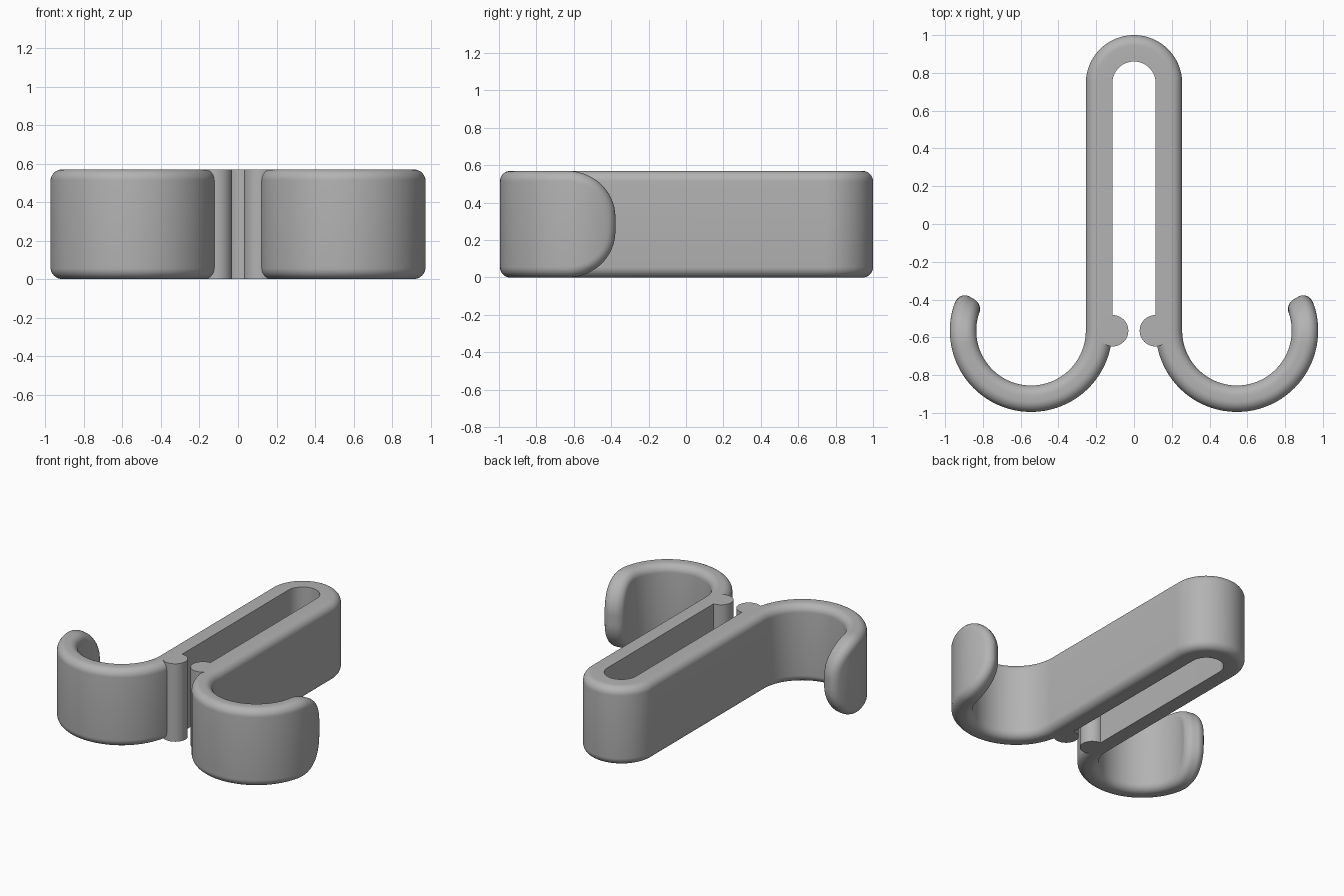
import bpy
import bmesh
from math import sin, cos, pi, radians, sqrt

if "Cube" in bpy.data.objects:
    bpy.data.objects.remove(bpy.data.objects["Cube"])

HALF_H = 0.285      # half height of the band
HALF_T = 0.07       # half thickness of the band
FILLET = 0.056      # edge rounding
TIP_R = 0.25        # corner radius of the hook tip seen from the side
CLIP_R = 0.185      # centreline radius of the closed end
HOOK_R = 0.36       # centreline radius of the hook
CLIP_Y, HOOK_X, HOOK_Y = 0.745, 0.545, -0.565
STEPS = 8           # segments per edge rounding

grey = bpy.data.materials.new("mid grey")
grey.use_nodes = True
colour = (0.45, 0.45, 0.45, 1)
grey.diffuse_color = colour
grey.node_tree.nodes["Principled BSDF"].inputs["Base Color"].default_value = colour


def finish(obj):
    """Colour, smooth and mirror a part."""
    obj.data.materials.append(grey)
    bpy.ops.object.select_all(action='DESELECT')
    obj.select_set(True)
    bpy.context.view_layer.objects.active = obj
    bpy.ops.object.shade_smooth_by_angle(angle=radians(35))
    mirror = obj.modifiers.new("mirror", 'MIRROR')
    mirror.use_axis[0] = True
    mirror.merge_threshold = 0.0005


def quarter(e, r):
    """Upper quarter of the section at distance e from the tip: (offset, height)."""
    pts = []
    for k in range(STEPS + 1):
        d = min(r, e) * (1 - cos(pi / 2 * k / STEPS))
        t = HALF_T - r + sqrt(max(0, r * r - (r - d) ** 2))
        h = HALF_H - d
        if e < TIP_R:
            h = HALF_H - TIP_R + sqrt(max(0, (TIP_R - d) ** 2 - (TIP_R - e) ** 2))
        pts.append((t, h))
    return pts


def section(e, slot_r):
    """Closed section; the slot side may be sharp while the other is rounded."""
    slot, outer = quarter(e, slot_r), quarter(e, FILLET)
    return (slot + [(t, -h) for t, h in reversed(slot)]
            + [(-t, -h) for t, h in outer] + [(-t, h) for t, h in reversed(outer)])


# Centreline stations: x, y, direction to the slot side, distance to tip, slot rounding
SHARP = 1e-6
stations = []
for i in range(25):
    a = pi / 2 * (1 - i / 24)
    stations.append((CLIP_R * cos(a), CLIP_Y + CLIP_R * sin(a), -cos(a), -sin(a), 9, SHARP))
stations.append((CLIP_R, HOOK_Y, -1, 0, 9, SHARP))

tip_angle = radians(360 + 29)
length = HOOK_R * (tip_angle - pi)
dists = [TIP_R + (length - TIP_R) * (1 - i / 40) for i in range(40)]
dists += [TIP_R * (1 - i / 24) ** 2 for i in range(25)]
for e in dists:
    a = tip_angle - e / HOOK_R
    stations.append((HOOK_X + HOOK_R * cos(a), HOOK_Y + HOOK_R * sin(a),
                     cos(a), sin(a), e, FILLET))

# Band: closed end, straight arm and hook in one sweep
bm = bmesh.new()
rings = []
for x, y, nx, ny, e, slot_r in stations:
    rings.append([bm.verts.new((x + nx * t, y + ny * t, HALF_H + h))
                  for t, h in section(e, slot_r)])
n = len(rings[0])
for a, b in zip(rings, rings[1:]):
    for i in range(n):
        j = (i + 1) % n
        bm.faces.new((a[i], a[j], b[j], b[i]))
bm.faces.new(rings[-1])
bmesh.ops.remove_doubles(bm, verts=bm.verts, dist=1e-5)
bmesh.ops.recalc_face_normals(bm, faces=bm.faces)
mesh = bpy.data.meshes.new("hook_band")
bm.to_mesh(mesh)
bm.free()
band = bpy.data.objects.new("hook_band", mesh)
bpy.context.collection.objects.link(band)
finish(band)

# Round beads that narrow the mouth of the slot
bpy.ops.mesh.primitive_cylinder_add(vertices=48, radius=0.083, depth=2 * HALF_H,
                                    location=(0, 0, 0))
bead = bpy.context.object
bead.name = "mouth_bead"
for v in bead.data.vertices:
    v.co.x += 0.113
    v.co.y += HOOK_Y
    v.co.z += HALF_H
finish(bead)
